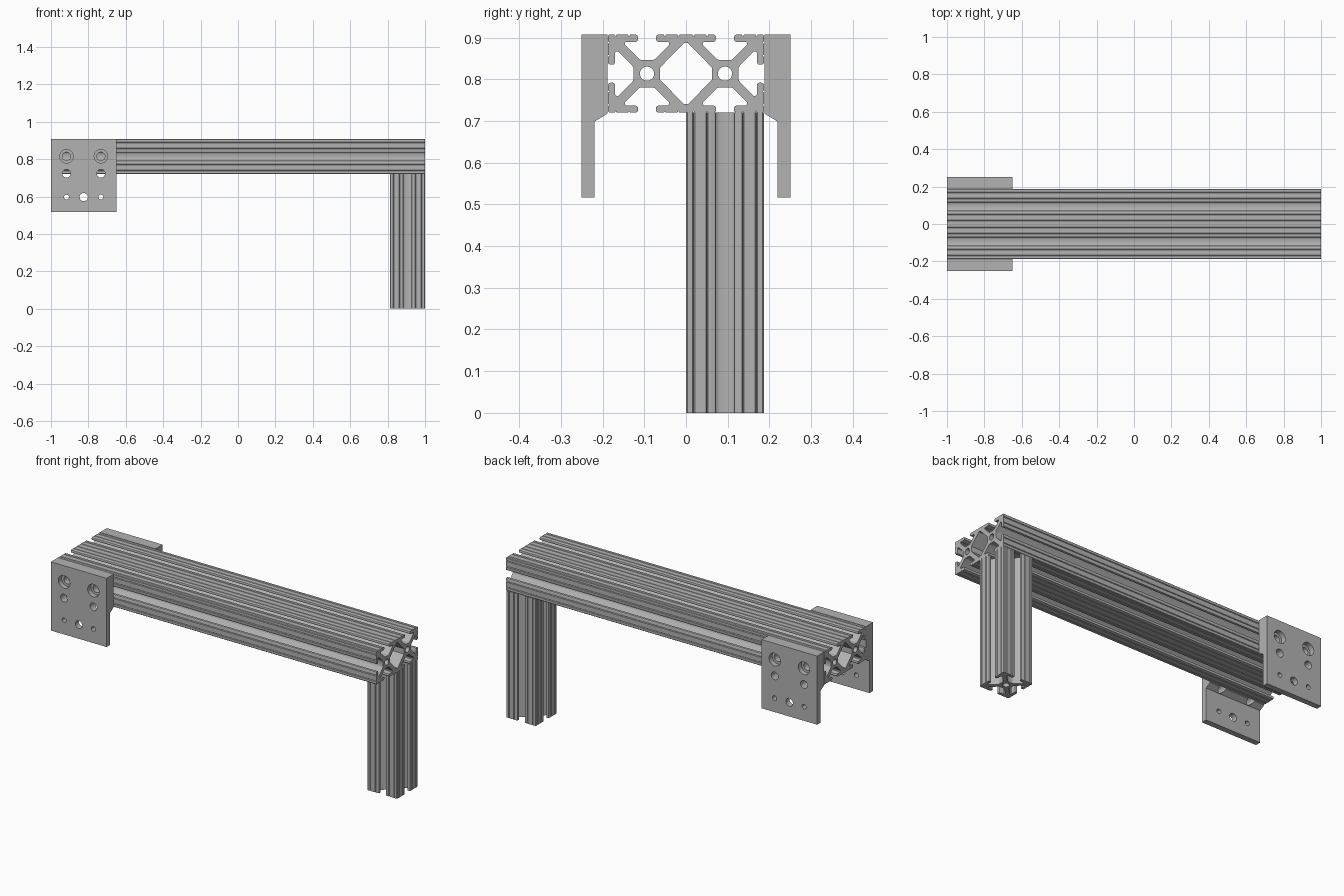
import bpy, bmesh, math
from mathutils import Matrix, Vector

cube = bpy.data.objects.get("Cube")
if cube:
    bpy.data.objects.remove(cube, do_unlink=True)

metal = bpy.data.materials.new("aluminium grey")
metal.use_nodes = True
metal.diffuse_color = (0.45, 0.45, 0.45, 1)
metal.node_tree.nodes["Principled BSDF"].inputs["Base Color"].default_value = metal.diffuse_color

H = 0.0935           # half width of one rail cell
TOP = 0.907          # top of the beam
MID = TOP - H
# Local X, Y, Z of a profile become world Y, Z, X
ALONG_X = Matrix(((0, 0, 1, 0), (1, 0, 0, 0), (0, 1, 0, 0), (0, 0, 0, 1)))


def add_mesh(name, mesh):
    obj = bpy.data.objects.new(name, mesh)
    bpy.context.collection.objects.link(obj)
    mesh.materials.clear()
    mesh.materials.append(metal)
    return obj


def evaluated_mesh(obj):
    bpy.context.view_layer.update()
    deps = bpy.context.evaluated_depsgraph_get()
    return bpy.data.meshes.new_from_object(obj.evaluated_get(deps))


def smooth(obj):
    bpy.ops.object.select_all(action='DESELECT')
    obj.select_set(True)
    bpy.context.view_layer.objects.active = obj
    bpy.ops.object.shade_smooth_by_angle(angle=math.radians(30))


def extrude(name, loops, length, matrix):
    """Extrude an outline with holes, centred on its local Z."""
    curve = bpy.data.curves.new(name + "_outline", 'CURVE')
    curve.dimensions = '2D'
    curve.fill_mode = 'BOTH'
    curve.extrude = length / 2
    for loop in loops:
        spline = curve.splines.new('POLY')
        spline.points.add(len(loop) - 1)
        for p, (x, y) in zip(spline.points, loop):
            p.co = (x, y, 0, 1)
        spline.use_cyclic_u = True
    temp = bpy.data.objects.new(name + "_outline", curve)
    bpy.context.collection.objects.link(temp)
    mesh = evaluated_mesh(temp)
    bpy.data.objects.remove(temp, do_unlink=True)
    mesh.transform(matrix)
    bm = bmesh.new()
    bm.from_mesh(mesh)
    bmesh.ops.remove_doubles(bm, verts=bm.verts, dist=0.00001)
    bmesh.ops.recalc_face_normals(bm, faces=bm.faces)
    bm.to_mesh(mesh)
    bm.free()
    return add_mesh(name, mesh)


def groove(u):
    return [(u + 0.0025, H), (u, H - 0.004), (u - 0.0025, H)]


# Half of one slotted side, from the corner to the slot floor
half = groove(0.075) + groove(0.043) + [
    (0.0265, H), (0.023, H - 0.002), (0.0215, H - 0.006), (0.0215, H - 0.012),
    (0.023, H - 0.015), (0.027, H - 0.017), (0.05, H - 0.017),
    (0.053, H - 0.02), (0.053, 0.069), (0.019, 0.035), (0.015, 0.033)]
side = [(-u, v) for u, v in half] + half[::-1]
corner = [(H - 0.003, H), (H, H - 0.003)]


def turned(points, quarter, centre=0):
    """Rotate clockwise by quarter turns, then shift along X."""
    for _ in range(quarter):
        points = [(y, -x) for x, y in points]
    return [(x + centre, y) for x, y in points]


def bore(centre):
    return [(centre + 0.017 * math.cos(i * math.pi / 16),
             0.017 * math.sin(i * math.pi / 16)) for i in range(32)]


# Double-width horizontal beam
outline = []
for quarter, centre, has_corner in ((0, -H, False), (0, H, True), (1, H, True),
                                    (2, H, False), (2, -H, True), (3, -H, True)):
    outline += turned(side + (corner if has_corner else []), quarter, centre)
diamond_half = [(-0.062, 0.015), (-0.005, 0.073), (0.005, 0.073), (0.062, 0.015)]
diamond = diamond_half + turned(diamond_half, 2)
beam = extrude("horizontal_beam", [outline, bore(-H), bore(H), diamond], 2,
               Matrix.Translation((0, 0, MID)) @ ALONG_X)

# Single-width leg
outline = []
for quarter in range(4):
    outline += turned(side + corner, quarter)
leg_height = TOP - 2 * H
leg = extrude("support_leg", [outline, bore(0)], leg_height,
              Matrix.Translation((1 - H, H, leg_height / 2)))

# Front mounting bracket
plate_profile = [(-0.251, 0.517), (-0.219, 0.517), (-0.219, 0.699),
                 (-0.188, 0.718), (-0.188, TOP), (-0.251, TOP)]
plate = extrude("front_bracket", [plate_profile], 0.35,
                Matrix.Translation((-0.825, 0, 0)) @ ALONG_X)

# Bolt holes: x, z, radius, end depth in y
holes = [(-0.825, 0.597, 0.022, -0.1)]
for x in (-0.917, -0.733):
    holes += [(x, 0.815, 0.036, -0.222), (x, 0.815, 0.022, -0.1),
              (x, 0.723, 0.022, -0.1), (x, 0.597, 0.013, -0.1)]
cutters = []
for x, z, radius, end in holes:
    bm = bmesh.new()
    start = -0.3
    bmesh.ops.create_cone(bm, cap_ends=True, segments=32, radius1=radius,
                          radius2=radius, depth=end - start)
    mesh = bpy.data.meshes.new("hole_cutter")
    bm.to_mesh(mesh)
    bm.free()
    mesh.transform(Matrix.Translation((x, (start + end) / 2, z))
                   @ Matrix.Rotation(math.pi / 2, 4, 'X'))
    cutter = add_mesh("hole_cutter", mesh)
    cutter.hide_render = True
    cutters.append(cutter)
    mod = plate.modifiers.new("hole", 'BOOLEAN')
    mod.operation = 'DIFFERENCE'
    mod.solver = 'EXACT'
    mod.object = cutter
drilled = evaluated_mesh(plate)
plate.modifiers.clear()
plate.data = drilled
drilled.materials.clear()
drilled.materials.append(metal)
for cutter in cutters:
    bpy.data.objects.remove(cutter, do_unlink=True)

# Mirrored rear bracket
rear_mesh = drilled.copy()
rear_mesh.transform(Matrix.Scale(-1, 4, Vector((0, 1, 0))))
rear_mesh.flip_normals()
rear = add_mesh("rear_bracket", rear_mesh)

for obj in (beam, leg, plate, rear):
    for poly in obj.data.polygons:
        poly.material_index = 0
    smooth(obj)
